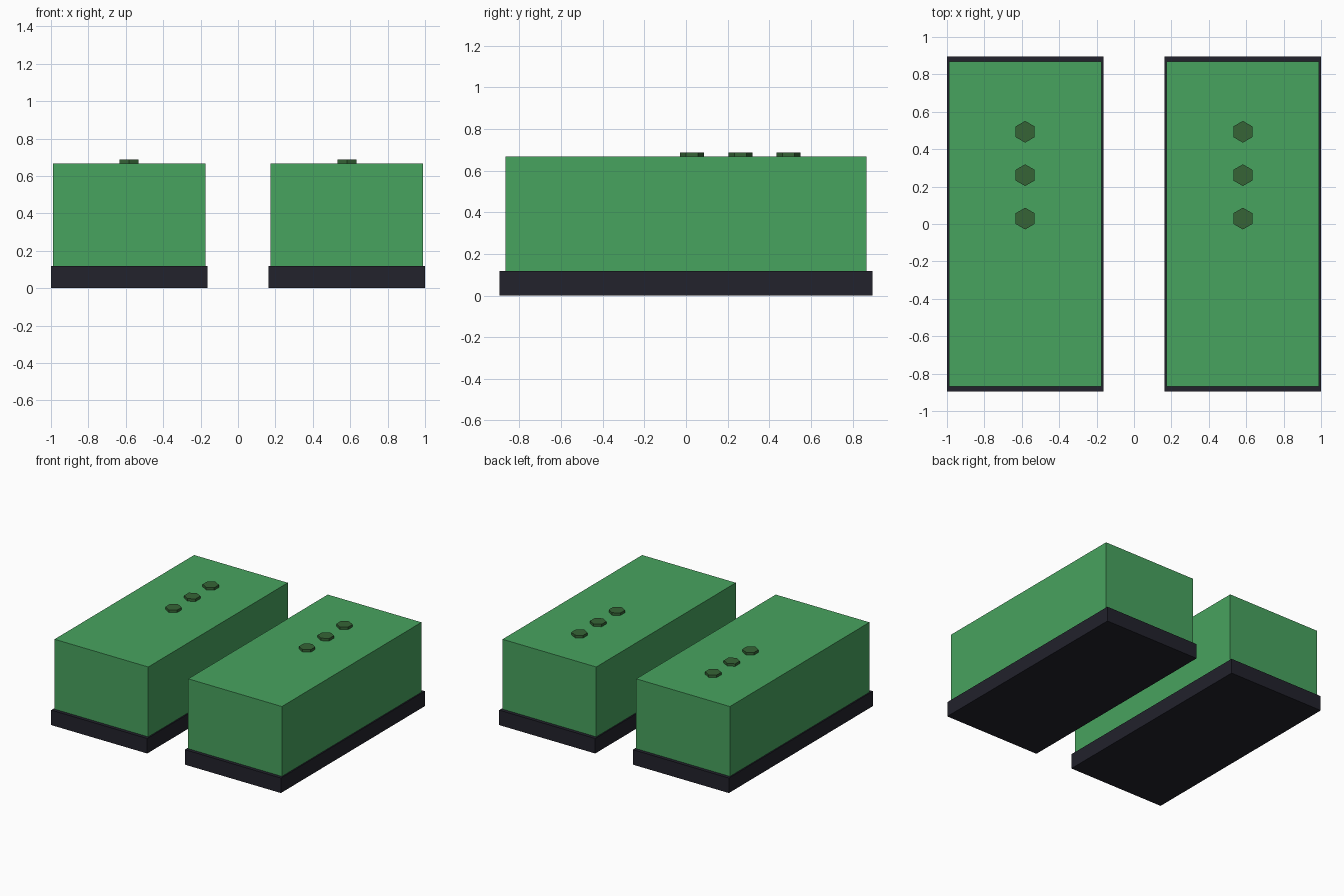
import bpy
import math

if "Cube" in bpy.data.objects:
    bpy.data.objects.remove(bpy.data.objects["Cube"])


def material(name, rgb):
    m = bpy.data.materials.new(name)
    m.diffuse_color = (*rgb, 1.0)
    m.use_nodes = True
    m.node_tree.nodes["Principled BSDF"].inputs["Base Color"].default_value = m.diffuse_color
    return m


GREEN = material("green", (0.064, 0.366, 0.114))
DARK_GREEN = material("dark_green", (0.037, 0.127, 0.037))
BLACK = material("near_black", (0.016, 0.016, 0.025))


def box(name, x, size_x, size_y, z0, z1, mat):
    bpy.ops.mesh.primitive_cube_add(size=1, location=(x, 0, (z0 + z1) / 2))
    ob = bpy.context.object
    ob.name = name
    ob.scale = (size_x, size_y, z1 - z0)
    bpy.ops.object.transform_apply(location=False, rotation=False, scale=True)
    ob.data.materials.append(mat)


def hex_stud(name, x, y, z0, z1, mat):
    # corners point along y, flats face x
    bpy.ops.mesh.primitive_cylinder_add(vertices=6, radius=0.058, depth=z1 - z0,
                                        location=(x, y, (z0 + z1) / 2))
    ob = bpy.context.object
    ob.name = name
    ob.data.materials.append(mat)


# A pair of blocky shoes, mirrored about x = 0
for side, sign in (("left", -1), ("right", 1)):
    x = sign * 0.582
    box(f"{side}_sole", x, 0.836, 1.79, 0.0, 0.118, BLACK)
    box(f"{side}_upper", x, 0.816, 1.736, 0.118, 0.668, GREEN)
    # row of three lace studs on top
    for i in range(3):
        hex_stud(f"{side}_lace_stud_{i + 1}", x, 0.029 + 0.232 * i,
                 0.65, 0.688, DARK_GREEN)
